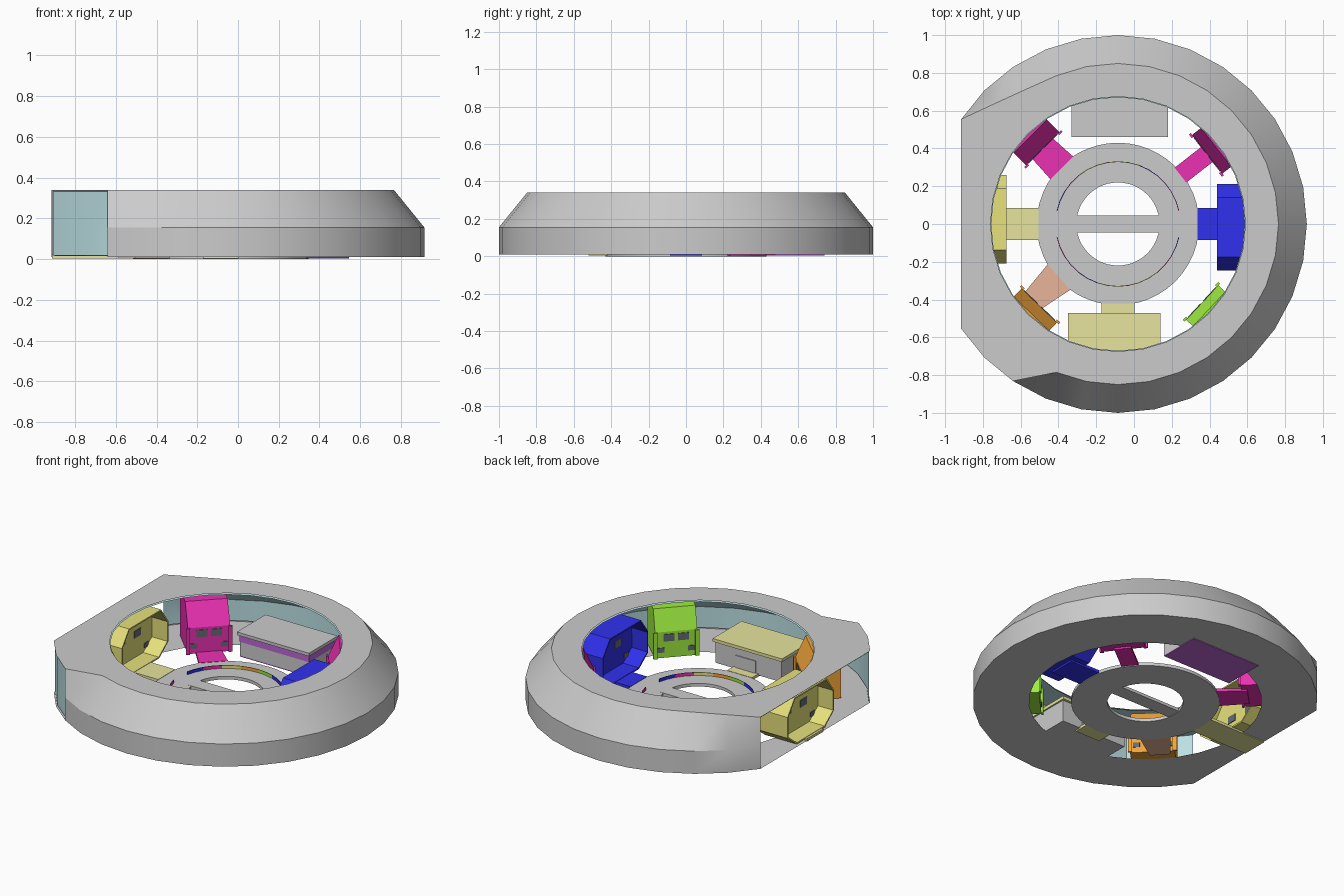
import bpy, math

if "Cube" in bpy.data.objects:
    bpy.data.objects.remove(bpy.data.objects["Cube"])

CX, STEP = -0.085, math.radians(11.25)
PINK, YELLOW, PALE = (.83, .03, .45, 1), (.80, .76, .20, 1), (.80, .78, .34, 1)
BLUE, GREEN, ORANGE = (.03, .03, .85, 1), (.34, .84, .05, 1), (.88, .37, .04, 1)
CYAN, PURPLE, DARK, SALMON = (.50, .74, .77, 1), (.52, .14, .68, 1), (.13, .15, .18, 1), (.82, .46, .32, 1)
mats = {}


def make(name, verts, faces, color=None, smooth=False, solid=0):
    me = bpy.data.meshes.new(name)
    me.from_pydata(verts, [], faces)
    if color:
        if color not in mats:
            mats[color] = bpy.data.materials.new("paint_%d" % len(mats))
            mats[color].diffuse_color = color
        me.materials.append(mats[color])
    if smooth:
        for p in me.polygons:
            p.use_smooth = True
        me.set_sharp_from_angle(angle=math.radians(25))
    ob = bpy.data.objects.new(name, me)
    bpy.context.collection.objects.link(ob)
    if solid:
        m = ob.modifiers.new("thickness", "SOLIDIFY")
        m.thickness, m.offset = solid, 0
    return ob


def at(deg):
    """Local (outward, sideways, up) to world, around the ring centre."""
    c, s = math.cos(math.radians(deg)), math.sin(math.radians(deg))
    return lambda u, v, z: (CX + u * c - v * s, u * s + v * c, z)


def prism(name, a, b, color=None, caps=True, solid=0):
    n = len(a)
    faces = [(i, (i + 1) % n, n + (i + 1) % n, n + i) for i in range(n)]
    if caps:
        faces += [tuple(range(n))[::-1], tuple(range(n, 2 * n))]
    return make(name, a + b, faces, color, solid=solid)


def block(name, f, u, v, z, color=None):
    q = [(u[0], v[0]), (u[1], v[0]), (u[1], v[1]), (u[0], v[1])]
    return prism(name, [f(x, y, z[0]) for x, y in q], [f(x, y, z[1]) for x, y in q], color)


# Hull: 32-sided hollow ring with one side sliced flat
def pt(i, r, z):
    return (CX + r * math.cos(i * STEP), r * math.sin(i * STEP), z)


def limit(i, r):
    c = math.cos(i * STEP)
    return min(r, 0.83 / -c) if c < 0 else r


def crown(i):
    j = (i + 16) % 32 - 16
    special = {13: 1, 12: .908, 11: .862, -11: 1, -12: 1, -13: 1}
    return limit(i, 1 if abs(j) > 13 else special.get(j, .85))


def ring_shell(name, d, hole, walls, floor, color):
    verts, faces = [], []
    for i in range(32):
        rt = crown(i)
        verts += [pt(i, hole, .01 + d), pt(i, limit(i, 1) - d, .01 + d),
                  pt(i, limit(i, 1) - d, .155 - d / 2), pt(i, rt - d, .34 - d), pt(i, hole, .34 - d)]
    for i in range(32):
        n = (i + 1) % 32
        j = (i + 16) % 32 - 16
        for k in range(4):
            if (k == 0 and not floor) or (k in (1, 2) and j not in walls):
                continue
            faces.append((i * 5 + k, n * 5 + k, n * 5 + k + 1, i * 5 + k + 1))
    make(name, verts, faces, color, True)


ring_shell("hull", 0, .675, range(-11, 13), True, None)
ring_shell("hull_lining", .008, .671, range(-13, 13), False, CYAN)

# Central ring, crossbar and the low coloured screens standing on it
N = 48
ring = []
for r, z in ((.22, 0), (.43, 0), (.43, .02), (.22, .02)):
    ring.append((r, z))
v, fs = [], []
for i in range(N):
    a = i * math.tau / N
    v += [(CX + r * math.cos(a), r * math.sin(a), z) for r, z in ring]
    fs += [(i * 4 + k, (i + 1) % N * 4 + k, (i + 1) % N * 4 + (k + 1) % 4, i * 4 + (k + 1) % 4)
           for k in range(4)]
make("central_ring", v, fs, None, True)
block("crossbar", at(0), (-.24, .24), (-.045, .045), (.002, .021))
cols = [PINK, PURPLE, BLUE, GREEN, ORANGE, YELLOW, PINK, BLUE]
for start in (12, 192):
    for k in range(16):
        a0, a1 = (math.radians(start + (k + t) * 9.75) for t in (0, 1))
        p = [(CX + .33 * math.cos(a), .33 * math.sin(a)) for a in (a0, a1)]
        make("screen", [(*p[0], .02), (*p[1], .02), (*p[1], .04), (*p[0], .04)],
             [(0, 1, 2, 3)], cols[k // 2], solid=.004)


# Windowed wall details shared by both pod kinds
def windows(f, u, vc, w, zs):
    for s in (-1, 1):
        v0 = vc + s * w * .17
        block("window", f, (u - .004, u + .012), (v0 - .032, v0 + .032), (zs, zs + .045), DARK)
        v1 = vc + s * w * .36
        block("low_window", f, (u - .004, u + .012), (v1 - .02, v1 + .02), (.05, .08), DARK)


# Wide pods: chamfered open tubes with a recessed windowed wall
def tube_pod(name, deg, r0, r1, vc, w, color):
    f, h = at(deg), w / 2
    sec = [(-h + .09, .02), (h - .09, .02), (h, .09), (h, .22), (h - .07, .315),
           (-h + .07, .315), (-h, .22), (-h, .09)]
    prism(name + "_shell", [f(r0, vc + a, z) for a, z in sec], [f(r1, vc + a, z) for a, z in sec],
          color, False, .01)
    m = r0 + .11
    prism(name + "_wall", [f(m, vc + a, z) for a, z in sec], [f(m + .008, vc + a, z) for a, z in sec], color)
    windows(f, m, vc, w, .15)


tube_pod("left_pod", 180, .59, .815, -.025, .46, YELLOW)
tube_pod("right_pod", 0, .525, .78, -.017, .45, BLUE)


# Narrow pods: cabins with a leaning upper front
def cabin(name, deg, r0, w, color, lean):
    f, h = at(deg), w / 2
    side = [(r0, .015), (r0, .18), (r0 + lean, .31), (.82, .31), (.82, .015)]
    prism(name, [f(u, -h, z) for u, z in side], [f(u, h, z) for u, z in side], color)
    windows(f, r0, 0, w, .12)
    for s in (-1, 1):
        block(name + "_post", f, (r0 - .012, r0), (s * h - .012, s * h + .012), (.015, .18), color)


cabin("back_left_cabin", 135, .565, .25, PINK, .09)
cabin("back_right_cabin", 38, .60, .26, PINK, .06)
cabin("front_right_cabin", -43, .61, .25, GREEN, .05)
cabin("front_left_cabin", -134, .60, .26, ORANGE, .06)


# Walkways from the central ring: (name, angle, inner r, outer r, inner half width, outer half width)
for name, deg, r0, r1, a, b, col in (
        ("left_walkway", 180, .42, .829, .085, .085, PALE),
        ("right_walkway", 0, .42, .63, .085, .085, BLUE),
        ("front_walkway", -90, .42, .52, .088, .088, PALE),
        ("back_left_walkway", 135, .42, .60, .085, .075, PINK),
        ("back_right_walkway", 38, .42, .63, .05, .05, PINK),
        ("front_left_walkway", -138, .42, .62, .09, .06, SALMON)):
    f = at(deg)
    q = [(r0, -a), (r1, -b), (r1, b), (r0, a)]
    prism(name, [f(u, s, .004) for u, s in q], [f(u, s, .022) for u, s in q], col)

# Low buildings at the back and front
f = at(0)
block("back_building", f, (-.235, .255), (.475, .74), (.012, .10))
block("back_building_band", f, (-.237, .257), (.473, .742), (.10, .145), PURPLE)
block("back_building_roof", f, (-.245, .265), (.46, .75), (.145, .165))
block("back_building_floor", f, (-.235, .255), (.475, .74), (.005, .012), PURPLE)
block("front_building", f, (-.25, .215), (-.75, -.485), (.012, .15))
block("front_building_roof", f, (-.265, .225), (-.76, -.47), (.15, .17), PALE)
block("front_building_door", f, (-.07, .07), (-.486, -.479), (.015, .10))

for m in bpy.data.materials:
    if m.users and not m.is_grease_pencil:
        m.use_nodes = True
        m.node_tree.nodes["Principled BSDF"].inputs["Base Color"].default_value = m.diffuse_color
